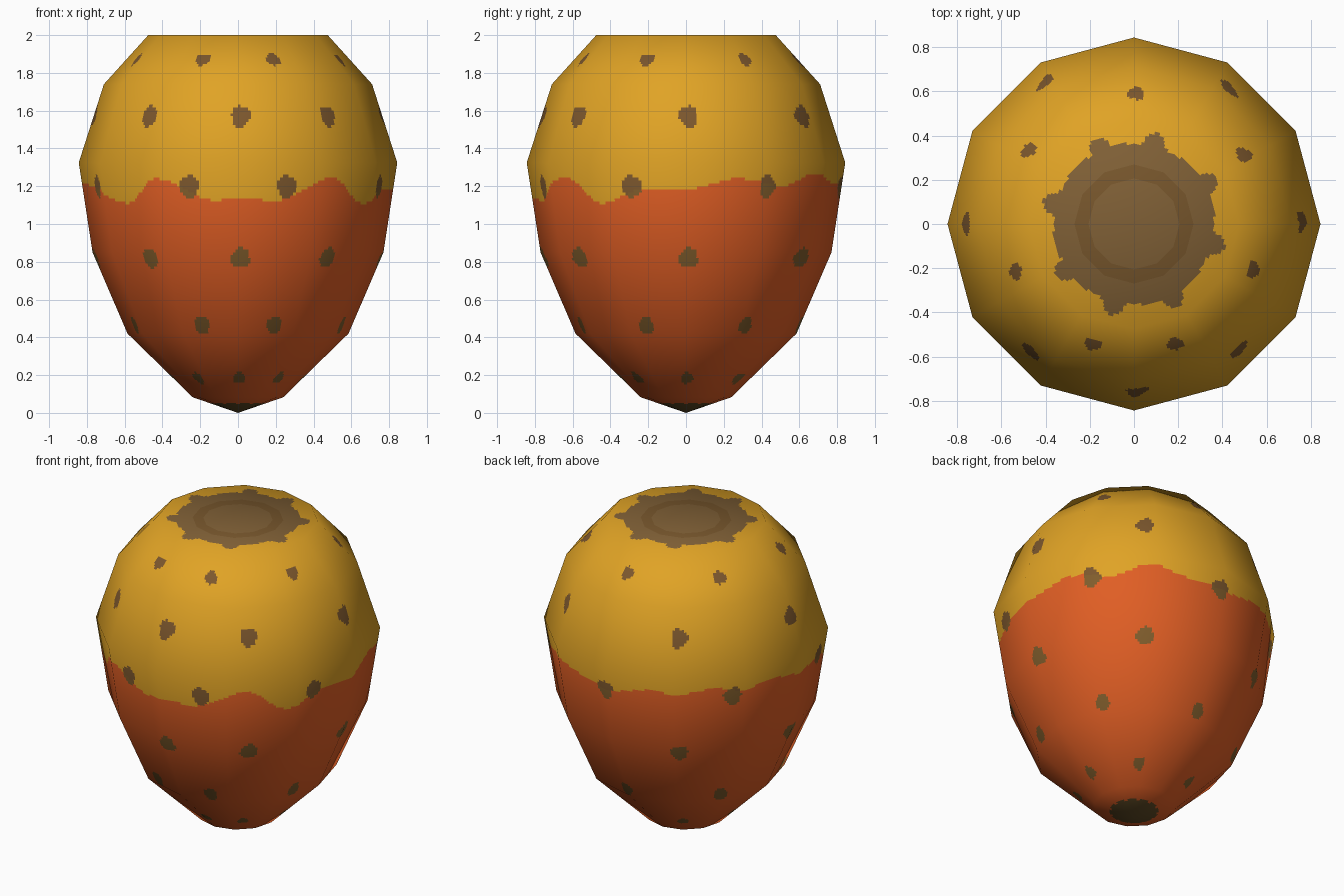
import bpy, math, random
from mathutils import Vector

if "Cube" in bpy.data.objects:
    bpy.data.objects.remove(bpy.data.objects["Cube"])

random.seed(4)
SIDES, SUB, STEP = 12, 28, 0.016


def material(name, srgb):
    lin = [((c / 255 + 0.055) / 1.055) ** 2.4 if c > 10 else c / 3294 for c in srgb]
    m = bpy.data.materials.new(name)
    m.diffuse_color = (*lin, 1)
    m.use_nodes = True
    m.node_tree.nodes["Principled BSDF"].inputs["Base Color"].default_value = m.diffuse_color
    return m


mats = [material(*a) for a in (
    ("yellow", (224, 163, 37)), ("orange", (224, 94, 36)),
    ("brown spot", (124, 87, 45)), ("olive spot", (128, 93, 44)),
    ("brown cap", (128, 96, 54)), ("dark cap ring", (119, 86, 44)),
    ("dark base", (95, 74, 36)))]
YELLOW, ORANGE, BROWN, OLIVE, CAP, RING, BASE = range(7)

# Twelve-sided egg profile with a flat top (radius, height)
profile = [(0, 0), (0.24, 0.083), (0.585, 0.42), (0.77, 0.85),
           (0.843, 1.325), (0.71, 1.74), (0.475, 2.0), (0, 2.0)]
seg_n = []
for (r0, z0), (r1, z1) in zip(profile, profile[1:]):
    seg_n.append(Vector((z1 - z0, r0 - r1)).normalized())
ring_n = [Vector((0, -1))]
ring_n += [(a + b).normalized() for a, b in zip(seg_n, seg_n[1:])] + [Vector((0, 1))]

# Fine rows along the profile: radius, height, path length, smooth normal
rows, length = [], 0.0
for i, ((r0, z0), (r1, z1)) in enumerate(zip(profile, profile[1:])):
    d = math.hypot(r1 - r0, z1 - z0)
    n = max(1, round(d / STEP))
    for k in range(n):
        t = k / n
        rows.append((r0 + (r1 - r0) * t, z0 + (z1 - z0) * t, length + d * t,
                     ring_n[i].lerp(ring_n[i + 1], t)))
    length += d
rows.append((0, 2.0, length, ring_n[-1]))

# Columns: points on the straight sides of the twelve-sided section
cols = []
for s in range(SIDES):
    a, b = (Vector((math.cos(q), math.sin(q))) for q in
            (math.tau * s / SIDES, math.tau * (s + 1) / SIDES))
    cols += [a.lerp(b, k / SUB) for k in range(SUB)]
N = len(cols)

verts, normals, faces = [(0, 0, 0)], [(0, 0, -1)], []
for r, z, _, n in rows[1:-1]:
    for c in cols:
        verts.append((c.x * r, c.y * r, z))
        normals.append(Vector((c.x * n.x, c.y * n.x, n.y)).normalized())
verts.append((0, 0, 2.0))
normals.append((0, 0, 1))
last, R = len(verts) - 1, len(rows) - 2


def vid(row, col):
    return 1 + row * N + col % N


face_s = []
for c in range(N):
    faces.append((0, vid(0, c + 1), vid(0, c)))
    face_s.append(rows[1][2] / 2)
for j in range(R - 1):
    for c in range(N):
        faces.append((vid(j, c), vid(j, c + 1), vid(j + 1, c + 1), vid(j + 1, c)))
        face_s.append((rows[j + 1][2] + rows[j + 2][2]) / 2)
for c in range(N):
    faces.append((vid(R - 1, c), vid(R - 1, c + 1), last))
    face_s.append((rows[R][2] + length) / 2)

# Spots: six staggered rows of seven around the body (height, half width, half length)
even = [32, 89, 145, 202, 251, 289, 339]
odd = [1, 55, 122, 180, 231, 271, 310]
spots = []
for i, (z, w, h) in enumerate([(1.87, .038, .042), (1.57, .05, .058), (1.2, .053, .06),
                               (0.82, .052, .056), (0.46, .04, .05), (0.18, .032, .042)]):
    s = min(rows, key=lambda q: abs(q[1] - z))[2]
    for a in (odd if i % 2 else even):
        spots.append((a, s, w, h, random.uniform(0, 6.28)))

# Wavy border between yellow and orange (angle in degrees, height)
wave = [(-15, 1.19), (0, 1.185), (20, 1.24), (40, 1.2), (56, 1.265), (75, 1.22),
        (92, 1.2), (110, 1.24), (123, 1.235), (137, 1.26), (150, 1.23), (162, 1.25),
        (180, 1.22), (200, 1.19), (222, 1.11), (238, 1.24), (261, 1.125), (272, 1.14),
        (284, 1.12), (308, 1.247), (326, 1.11), (345, 1.19), (360, 1.185)]


def border(a):
    for (a0, z0), (a1, z1) in zip(wave, wave[1:]):
        if a0 <= a <= a1:
            t = (a - a0) / (a1 - a0)
            return z0 + (z1 - z0) * (1 - math.cos(math.pi * t)) / 2
    return 1.19


# Scalloped edge of the brown top
lobes = [(0.375 * math.cos(math.radians(a)), 0.375 * math.sin(math.radians(a)))
         for a in (29, 76, 114, 166, 214, 256, 298, 346)]


def colour(p, s):
    r = math.hypot(p.x, p.y)
    a = math.degrees(math.atan2(p.y, p.x)) % 360
    if p.z > 1.99:
        if 0.2 < r < 0.265:
            return RING
        near = min(math.hypot(p.x - x, p.y - y) for x, y in lobes)
        return CAP if r < 0.365 or near < 0.047 else YELLOW
    if r < 0.14 and p.z < 0.2:
        return BASE
    low = p.z < border(a)
    for sa, ss, w, h, ph in spots:
        if abs(s - ss) < 0.08:
            dx = math.radians((a - sa + 180) % 360 - 180) * r / w
            dy = (s - ss) / h
            edge = 1 + 0.07 * math.sin(3 * math.atan2(dy, dx) + ph)
            if math.hypot(dx, dy) < edge:
                return OLIVE if low else BROWN
    return ORANGE if low else YELLOW


me = bpy.data.meshes.new("spotted_body")
me.from_pydata(verts, [], faces)
for m in mats:
    me.materials.append(m)
for f, s in zip(me.polygons, face_s):
    f.material_index = colour(f.center, s)
    f.use_smooth = True
me.update()
# Smooth shading across the twelve flat sides
me.normals_split_custom_set_from_vertices([tuple(n) for n in normals])
body = bpy.data.objects.new("spotted_body", me)
bpy.context.collection.objects.link(body)
